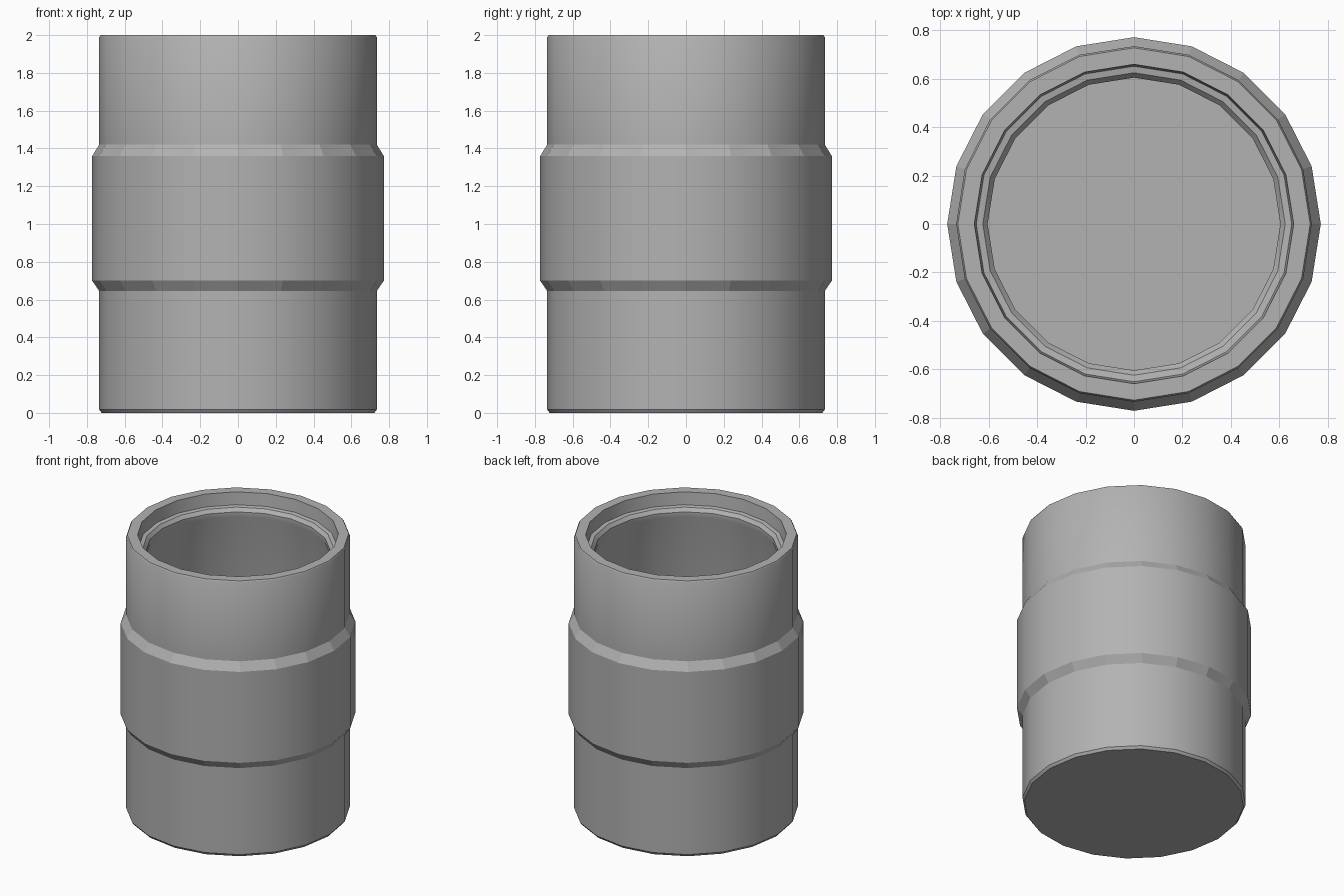
import bpy
import bmesh
from math import cos, sin, pi, radians

SIDES = 20

cube = bpy.data.objects.get("Cube")
if cube:
    bpy.data.objects.remove(cube, do_unlink=True)

grey = bpy.data.materials.new("plain grey")
grey.use_nodes = True
colour = (0.45, 0.45, 0.45, 1)
grey.diffuse_color = colour
grey.node_tree.nodes["Principled BSDF"].inputs["Base Color"].default_value = colour


def lathe(name, profile, flat_rows=()):
    """Turn a (radius, height) profile around z and cap both ends."""
    bm = bmesh.new()
    rings = []
    for r, z in profile:
        rings.append([bm.verts.new((r * cos(2 * pi * i / SIDES),
                                    r * sin(2 * pi * i / SIDES), z))
                      for i in range(SIDES)])
    flat = []
    for row, (low, high) in enumerate(zip(rings, rings[1:])):
        for i in range(SIDES):
            j = (i + 1) % SIDES
            face = bm.faces.new((low[i], low[j], high[j], high[i]))
            if row in flat_rows:
                flat.append(face)
    bm.faces.new(rings[0][::-1])
    bm.faces.new(rings[-1])
    bm.faces.index_update()
    flat_ids = [f.index for f in flat]
    mesh = bpy.data.meshes.new(name)
    bm.to_mesh(mesh)
    bm.free()
    mesh.materials.append(grey)
    obj = bpy.data.objects.new(name, mesh)
    bpy.context.collection.objects.link(obj)
    bpy.ops.object.select_all(action='DESELECT')
    obj.select_set(True)
    bpy.context.view_layer.objects.active = obj
    bpy.ops.object.shade_smooth_by_angle(angle=radians(30))
    for i in flat_ids:
        mesh.polygons[i].use_smooth = False
    return obj


# One continuous shell: outside from the base up, then down the inside
outside = [
    (0.722, 0.0), (0.735, 0.018),        # bevelled foot
    (0.735, 0.645), (0.772, 0.70),       # lower slope of the raised band
    (0.772, 1.36), (0.735, 1.42),        # upper slope of the raised band
    (0.735, 1.988), (0.728, 2.0),        # bevelled rim
]
inside = [
    (0.66, 2.0), (0.652, 1.91),          # recessed mouth
    (0.625, 1.905), (0.605, 1.88),       # ledge for a lid
    (0.605, 1.845), (0.65, 1.73),        # undercut below the ledge
    (0.65, 0.08),                        # inner wall down to the floor
]
lathe("banded_cup", outside + inside, flat_rows=(2, 4))
